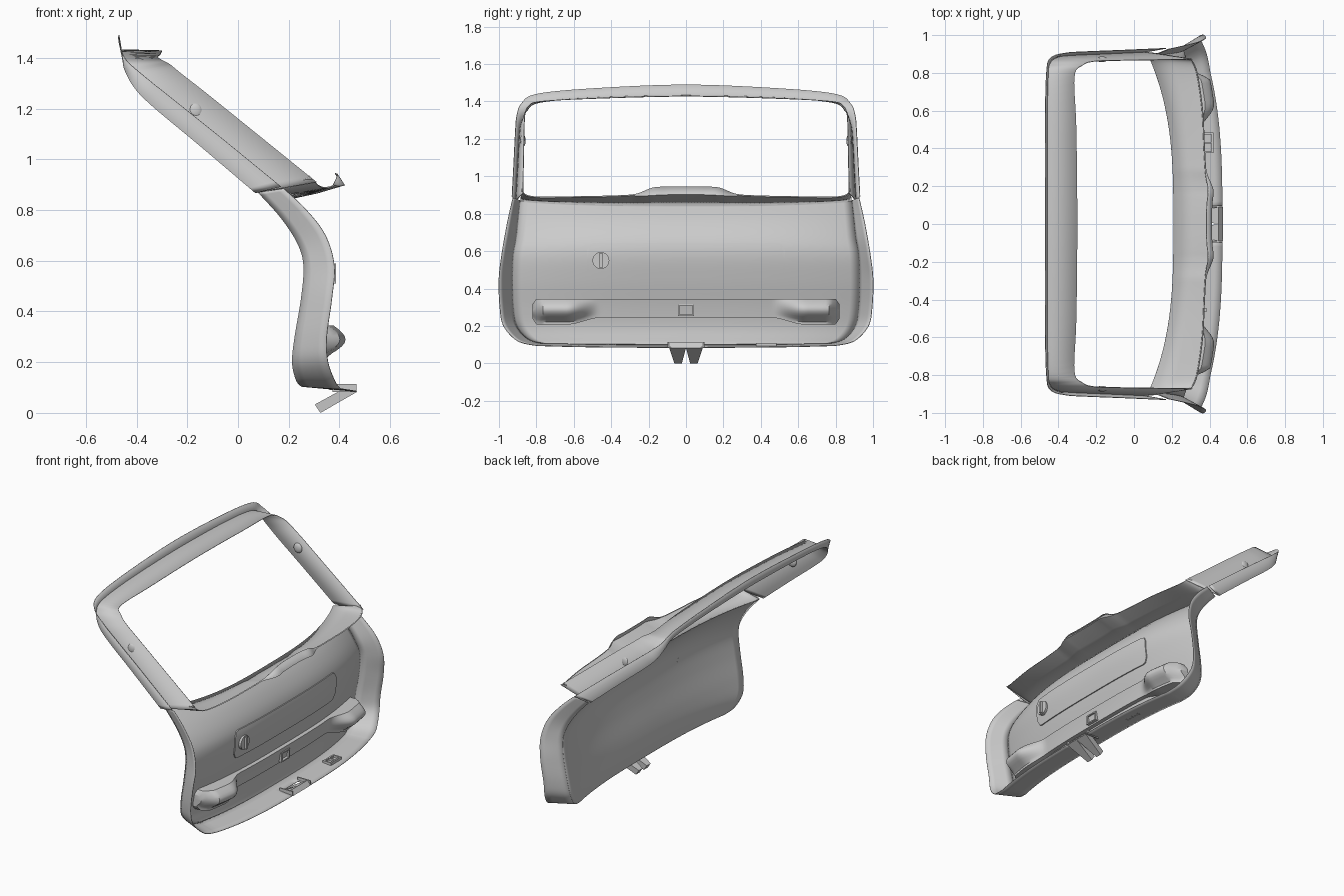
import bpy, math
from mathutils import Vector

if "Cube" in bpy.data.objects:
    bpy.data.objects.remove(bpy.data.objects["Cube"])

def finish(ob, name, thick=0.0, angle=35):
    ob.name = name
    bpy.ops.object.select_all(action='DESELECT')
    ob.select_set(True)
    bpy.context.view_layer.objects.active = ob
    bpy.ops.object.shade_smooth_by_angle(angle=math.radians(angle))
    if thick:
        m = ob.modifiers.new("thickness", 'SOLIDIFY')
        m.thickness, m.offset = thick, 0
    return ob

def mesh(name, verts, faces, thick=0.0):
    me = bpy.data.meshes.new(name)
    me.from_pydata(verts, [], faces)
    ob = bpy.data.objects.new(name, me)
    bpy.context.collection.objects.link(ob)
    return finish(ob, name, thick)

def sheet(name, rows, thick=0.004, skip=lambda i, c: False):
    n = len(rows[0])
    verts = [tuple(p) for r in rows for p in r]
    faces = []
    for i in range(len(rows) - 1):
        for j in range(n - 1):
            a = i * n + j
            c = sum((Vector(verts[k]) for k in (a, a + 1, a + n, a + n + 1)), Vector()) / 4
            if not skip(i, c):
                faces.append((a, a + 1, a + n + 1, a + n))
    return mesh(name, verts, faces, thick)

def spline(pts, n=6):
    out = []
    for i in range(len(pts) - 1):
        p = [pts[max(0, min(len(pts) - 1, i + k))] for k in (-1, 0, 1, 2)]
        for s in range(n):
            t = s / n
            out.append(tuple(0.5 * (2*b + (c-a)*t + (2*a-5*b+4*c-d)*t*t + (3*b-a-3*c+d)*t**3)
                             for a, b, c, d in zip(*p)))
    return out + [tuple(pts[-1])]

def mirrored(half):
    return half + [(x, -y, z) for x, y, z in reversed(half[:-1])]

def smooth(a, b, v):
    t = max(0, min(1, (v - a) / (b - a)))
    return t * t * (3 - 2 * t)

# Edge stations from top to bottom: x, half width, z, bulge at centre, drop at centre
inner = spline([(.08, .885, .87, .13, .025), (.17, .895, .77, .125, .01), (.235, .905, .67, .115, 0),
                (.26, .92, .58, .105, 0), (.25, .925, .45, .095, 0), (.225, .92, .3, .085, 0),
                (.215, .9, .2, .08, 0), (.23, .84, .13, .07, 0), (.25, .76, .105, .055, .005)])
outer = spline([(.18, .925, .885, 0, 0), (.27, .945, .8, 0, 0), (.345, .965, .7, 0, 0),
                (.38, .985, .58, 0, 0), (.37, 1.0, .45, 0, 0), (.35, .995, .3, 0, 0),
                (.355, .975, .2, 0, 0), (.385, .9, .12, 0, 0), (.405, .8, .095, .063, .01)])
US = [i / 20 for i in range(-20, 21)]

def across(st, us=US):
    x, w, z, b, d = st
    return [(x + b * (1 - abs(u)**3), u * w, z - d * (1 - abs(u)**3)) for u in us]

def edge_loop(stations):
    left = [(s[0], -s[1], s[2]) for s in stations]
    right = [(s[0], s[1], s[2]) for s in reversed(stations)]
    return left[:-1] + across(stations[-1]) + right[1:]

def panel_x(y, z):
    for a, b in zip(inner, inner[1:]):
        if a[2] >= z >= b[2]:
            t = (a[2] - z) / (a[2] - b[2])
            x, w, _, bulge, _ = [p + (q - p) * t for p, q in zip(a, b)]
            return x + bulge * (1 - min(1, abs(y) / w)**3)
    return inner[-1][0]

# Main panel and the wall around it, with a latch notch at the bottom
sheet("main_panel", [across(s) for s in inner])
e0, e1 = edge_loop(inner), edge_loop(outer)
wall = [[Vector(a).lerp(Vector(b), t) for a, b in zip(e0, e1)] for t in (0, .25, .5, .75, 1)]
sheet("surrounding_wall", wall, skip=lambda i, c: i >= 2 and abs(c.y) < .09 and c.z < .12)

# Ledge below the window with raised centre lip
rim = mirrored([(.28, -.878, .935), (.31, -.855, .902), (.335, -.78, .89), (.36, -.6, .892),
                (.37, -.4, .896), (.378, -.27, .905), (.392, -.18, .938), (.385, -.1, .944), (.383, 0, .945)])
rim = spline(rim, 6)
fold, lip = [], []
for x, y, z in rim:
    u = max(-1, min(1, y / .878))
    fold.append(across(inner[0], [u])[0])
    k = 1 - smooth(.16, .3, abs(y))
    lip.append((x + .004 + k * .024, y, z - .004 - k * .038))
mid = [tuple((a + b) / 2 - (.004 if i == 2 else 0) for i, (a, b) in enumerate(zip(p, q)))
       for p, q in zip(fold, lip)]
sheet("window_ledge", [fold, mid, lip, rim])

# Window frame: channel with short outer leg and long inner leg
leg_out = mirrored([(.17, -.93, .892), (-.06, -.92, 1.08), (-.26, -.912, 1.24), (-.36, -.905, 1.32),
                    (-.44, -.88, 1.39), (-.463, -.8, 1.44), (-.47, -.5, 1.47), (-.47, 0, 1.49)])
bend = mirrored([(.07, -.91, .868), (-.15, -.9, 1.055), (-.33, -.892, 1.205), (-.405, -.882, 1.28),
                 (-.445, -.85, 1.35), (-.455, -.78, 1.395), (-.46, -.5, 1.42), (-.46, 0, 1.432)])
leg_in = mirrored([(.31, -.872, .91), (.05, -.868, 1.12), (-.13, -.865, 1.265), (-.22, -.86, 1.335),
                   (-.27, -.842, 1.375), (-.315, -.78, 1.4), (-.305, -.5, 1.416), (-.3, 0, 1.428)])
o, a, b = spline(leg_out), spline(bend), spline(leg_in)
a2 = [Vector(p).lerp(Vector(q), .15) for p, q in zip(a, b)]
sheet("window_frame", [o, a, a2, b])

def relief(name, y0, y1, zlo, zhi, height, ny=60):
    ts = [0] + [i / 10 for i in range(11)] + [1]
    ys = [y0] + [y0 + (y1 - y0) * i / ny for i in range(ny + 1)] + [y1]
    rows = []
    for j, y in enumerate(ys):
        row = []
        for i, t in enumerate(ts):
            z = zlo(y) + (zhi(y) - zlo(y)) * t
            border = i in (0, len(ts) - 1) or j in (0, len(ys) - 1)
            row.append((panel_x(y, z) + (0 if border else height(y, t)), y, z))
        rows.append(row)
    return sheet(name, rows, 0)

# Access cover with rounded ends
def corner(y, half, r):
    d = max(0, abs(y) - (half - r))
    return r - math.sqrt(max(0, r * r - d * d))
relief("access_cover", -.53, .53, lambda y: .455 + corner(y, .53, .04),
       lambda y: .643 - corner(y, .53, .04), lambda y, t: .009)

# Grip strip with deep pockets at both ends
def pocket(y, t):
    e = smooth(.46, .64, abs(y))
    end = 1 - .6 * smooth(.76, .82, abs(y))
    return ((1 - e) * .03 + e * (.085 + .06 * math.sin(math.pi * min(1, (1 - t) * 1.15)))) * end
relief("grip_strip", -.82, .82,
       lambda y: .245 - .038 * smooth(.45, .64, abs(y)) + corner(y, .82, .03),
       lambda y: .345 - corner(y, .82, .03), pocket, 90)

def box(name, loc, size, rot=(0, 0, 0)):
    bpy.ops.mesh.primitive_cube_add(size=1, location=loc, rotation=rot)
    ob = bpy.context.object
    ob.scale = size
    return finish(ob, name)

# Turning knob on the cover
kx = panel_x(-.455, .55) + .012
bpy.ops.mesh.primitive_cylinder_add(vertices=32, radius=.045, depth=.02, location=(kx, -.455, .55),
                                    rotation=(0, math.pi / 2, 0))
finish(bpy.context.object, "knob_base")
box("knob_grip", (kx + .014, -.455, .55), (.02, .016, .078))

# Square button frame on the strip
bx = panel_x(0, .285) + .034
for s in (-1, 1):
    box("button_frame_side", (bx, s * .04, .285), (.02, .008, .06))
    box("button_frame_edge", (bx, 0, .285 + s * .027), (.02, .088, .008))

# Latch cover: tapered sloping plate with two toes
for s in (-1, 1):
    low = [(.303, .033), (.325, .0)]
    high = [(.447, .112), (.47, .083)]
    v = [(x, s * y, z) for y in (.022, .062) for x, z in low]
    v += [(x, s * y, z) for y in (.0, .09) for x, z in high]
    v = v[:4] + v[4:]
    mesh("latch_toe", v, [(0, 1, 3, 2), (4, 6, 7, 5), (0, 4, 5, 1), (2, 3, 7, 6), (0, 2, 6, 4), (1, 5, 7, 3)])
    box("latch_guide", (.42, s * .094, .098), (.095, .008, .03))
    # Clip bumps on the pillars
    bpy.ops.mesh.primitive_uv_sphere_add(segments=20, ring_count=10, radius=.03,
                                         location=(-.17, s * .872, 1.19))
    bpy.context.object.scale = (1, .5, 1.1)
    finish(bpy.context.object, "pillar_bump")

# Small bracket on the bottom wall
for dy in (-.05, 0, .05):
    box("bracket_rib", (.39, .43 + dy, .1), (.05, .01, .02))
for dx in (-.025, .025):
    box("bracket_bar", (.39 + dx, .43, .1), (.01, .11, .02))
